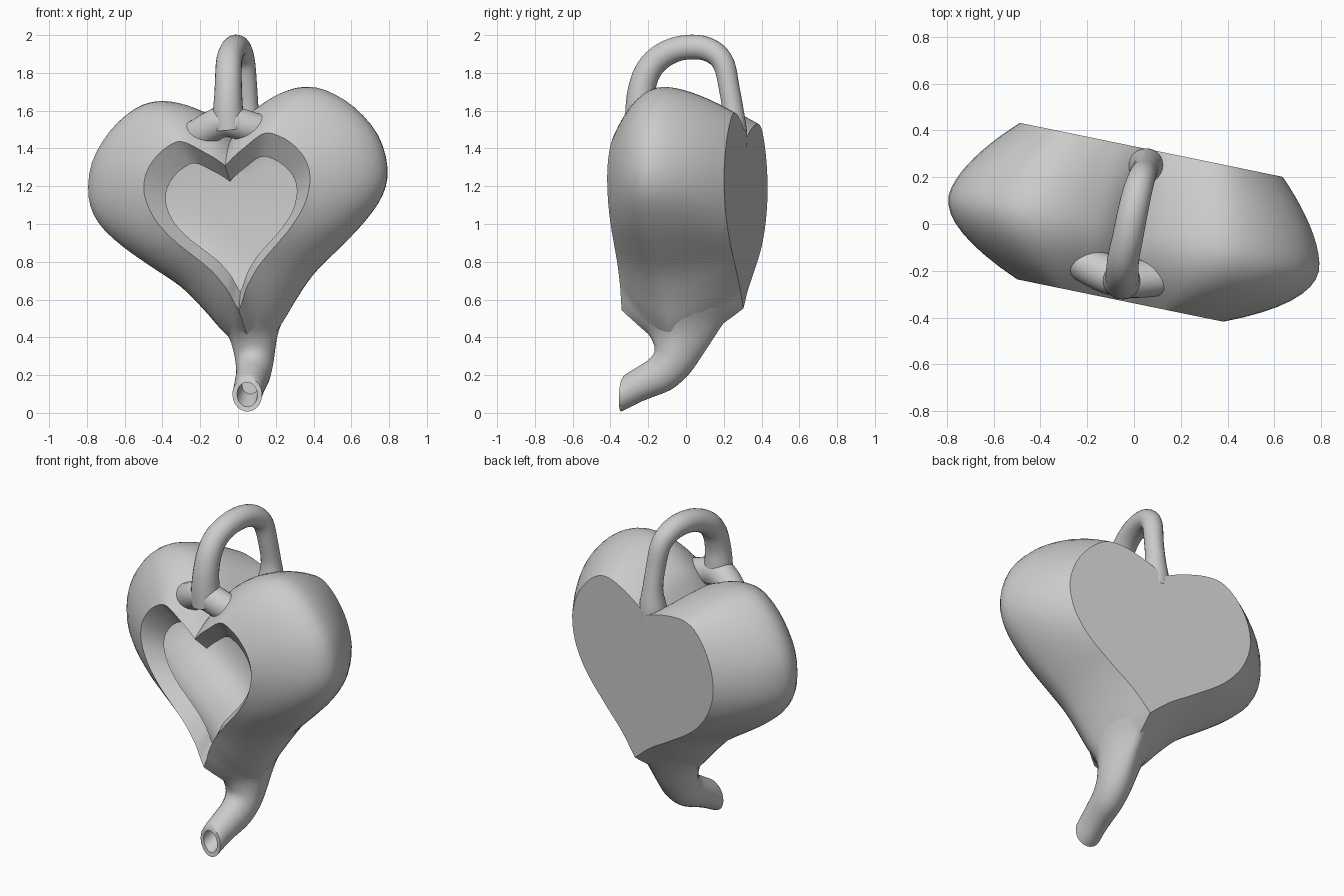
import bpy, bmesh, math
from mathutils import Vector, Matrix

cube = bpy.data.objects.get("Cube")
if cube:
    bpy.data.objects.remove(cube)

grey = bpy.data.materials.new("plain grey")
grey.use_nodes = True
grey.diffuse_color = (0.6, 0.6, 0.6, 1)
grey.node_tree.nodes["Principled BSDF"].inputs["Base Color"].default_value = (0.6, 0.6, 0.6, 1)

# whole model is turned about z and rolled slightly about its own depth axis
PIVOT = Matrix.Translation((0, 0, 1.15))
POSE = (Matrix.Translation((0.015, 0, 0)) @ Matrix.Rotation(math.radians(-11.6), 4, 'Z') @ PIVOT
        @ Matrix.Rotation(math.radians(-5.5), 4, 'Y') @ PIVOT.inverted())


def smooth_path(points, steps):
    """Catmull-Rom curve through the points."""
    pts = [Vector(p) for p in points]
    pts = [2 * pts[0] - pts[1]] + pts + [2 * pts[-1] - pts[-2]]
    out = []
    for a, b, c, d in zip(pts, pts[1:], pts[2:], pts[3:]):
        for k in range(steps):
            t = k / steps
            out.append(0.5 * (2 * b + (c - a) * t + (2 * a - 5 * b + 4 * c - d) * t * t
                              + (3 * b - a - 3 * c + d) * t ** 3))
    return out + [pts[-2]]


def loft(name, rings):
    """Closed skin over rings of equal length, capped at both ends."""
    bm = bmesh.new()
    rows = [[bm.verts.new(POSE @ Vector(p)) for p in ring] for ring in rings]
    n = len(rows[0])
    for r, s in zip(rows, rows[1:]):
        for i in range(n):
            j = (i + 1) % n
            bm.faces.new((r[i], r[j], s[j], s[i]))
    bm.faces.new(rows[0][::-1])
    bm.faces.new(rows[-1])
    bmesh.ops.recalc_face_normals(bm, faces=bm.faces)
    mesh = bpy.data.meshes.new(name)
    bm.to_mesh(mesh)
    bm.free()
    mesh.materials.append(grey)
    obj = bpy.data.objects.new(name, mesh)
    bpy.context.collection.objects.link(obj)
    bpy.ops.object.select_all(action='DESELECT')
    obj.select_set(True)
    bpy.context.view_layer.objects.active = obj
    bpy.ops.object.shade_smooth_by_angle(angle=math.radians(38))


def oval(centre, side, up, rs, ru, power=1.0, n=24):
    """Oval ring; a power above 1 makes it more diamond shaped."""
    def bend(v):
        return math.copysign(abs(v) ** power, v)
    return [centre + rs * bend(math.cos(a)) * side + ru * bend(math.sin(a)) * up
            for a in (2 * math.pi * k / n for k in range(n))]


def tube_rings(stations, side, steps=4):
    """Round rings along a path of (x, y, z, radius) stations."""
    path = smooth_path(stations, steps)
    side = Vector(side)
    rings = []
    for i, p in enumerate(path):
        t = (path[min(i + 1, len(path) - 1)] - path[max(i - 1, 0)]).to_3d()
        rings.append(oval(p.to_3d(), side, t.cross(side).normalized(), p[3], p[3]))
    return rings


# half heart profiles (half width, height) from bottom tip to cleft
MID = [(0, .3), (.05, .325), (.1, .38), (.17, .46), (.25, .57), (.36, .7), (.52, .83),
       (.66, .95), (.77, 1.08), (.81, 1.22), (.775, 1.4), (.66, 1.56), (.52, 1.66),
       (.4, 1.69), (.28, 1.67), (.17, 1.62), (.08, 1.56), (0, 1.46)]
FRONT = [(0, .54), (.025, .59), (.05, .65), (.085, .705), (.13, .765), (.19, .825), (.26, .89),
         (.33, .96), (.41, 1.07), (.45, 1.2), (.43, 1.31), (.36, 1.4), (.28, 1.45),
         (.23, 1.46), (.18, 1.44), (.12, 1.4), (.06, 1.36), (0, 1.31)]
BACK = [(0, .55), (.04, .59), (.09, .64), (.15, .69), (.22, .74), (.3, .8), (.39, .87),
        (.47, .95), (.54, 1.06), (.575, 1.2), (.55, 1.34), (.48, 1.46), (.39, 1.54),
        (.31, 1.56), (.23, 1.55), (.16, 1.53), (.08, 1.5), (0, 1.46)]
Y_FRONT, Y_MID, Y_BACK = -0.335, -0.04, 0.322


def heart(y):
    """Closed outline of the body at depth y, as (x, z) points."""
    end, y_end, power = (FRONT, Y_FRONT, 2.0) if y < Y_MID else (BACK, Y_BACK, 1.6)
    u = (y - Y_MID) / (y_end - Y_MID)
    half = []
    for i, (m, e) in enumerate(zip(MID, end)):
        s = u ** (1.1 + (power - 1.1) * min(1, i / 7))
        half.append(Vector(m).lerp(Vector(e), s))
    half = smooth_path(half, 3)
    return [(p.x, p.y) for p in half] + [(-p.x, p.y) for p in half[-2:0:-1]]


def ring_at(y, outline, sx=1, z0=0, sz=1, z1=0):
    return [(x * sx, y, z1 + (z - z0) * sz) for x, z in outline]


# hollow heart body: outer skin from back to front, funnel rim, rounded cavity
STEPS = 18
body = [ring_at(y, heart(y)) for y in
        (Y_BACK + (Y_FRONT - Y_BACK) * k / STEPS for k in range(STEPS + 1))]
body.append(ring_at(-0.25, heart(Y_FRONT), 0.79, 0.54, 0.76, 0.64))
for y, s in ((-.18, .87), (-.12, .87), (-.06, .87), (0, .87), (.07, .87), (.13, .86),
             (.18, .82), (.215, .74), (.235, .6), (.245, .4)):
    body.append(ring_at(y, heart(y), s, 1.1, s, 1.1))
loft("heart_body", body)

# spout: funnel from the heart's tip, bending forward to a hollow mouth
# stations: y, z, half width, half depth, tilt in degrees, diamond power
SPOUT = [(-.005, .54, .215, .28, 0, 1.45), (-.01, .47, .165, .225, 0, 1.4),
         (-.015, .4, .13, .175, 5, 1.3), (-.03, .33, .112, .135, 15, 1.15),
         (-.06, .26, .1, .11, 33, 1.05), (-.12, .2, .09, .1, 55, 1),
         (-.2, .16, .084, .09, 66, 1), (-.27, .125, .08, .085, 72, 1),
         (-.325, .092, .08, .09, 93, 1)]
side = Vector((1, 0, 0))
spout = []
for p in smooth_path(SPOUT, 3):
    a = math.radians(p[4])
    spout.append(oval(Vector((0, p[0], p[1])), side, Vector((0, math.cos(a), -math.sin(a))),
                      p[2], p[3], p[5]))
up = Vector((0, 0, -1))
spout.append(oval(Vector((0, -.325, .092)), side, up, .055, .065))
spout.append(oval(Vector((0, -.22, .145)), side, up, .045, .05))
loft("spout", spout)

# arched handle over the cleft
loft("handle", tube_rings(
    [(.02, -.245, 1.5, .085), (.025, -.25, 1.6, .08), (.035, -.245, 1.7, .073),
     (.04, -.215, 1.8, .07), (.04, -.155, 1.875, .068), (.045, -.06, 1.924, .066),
     (.045, .05, 1.936, .065), (.045, .14, 1.91, .062), (.045, .2, 1.845, .058),
     (.04, .23, 1.72, .055), (.03, .25, 1.6, .058), (.02, .25, 1.5, .075),
     (.01, .24, 1.42, .085)], (1, 0, 0)))

# bridge blending the front handle foot into both lobes
loft("handle_bridge", tube_rings(
    [(-.3, -.14, 1.46, .08), (-.17, -.205, 1.485, .083), (0, -.24, 1.545, .083),
     (.17, -.205, 1.485, .083), (.3, -.14, 1.46, .08)], (0, 1, 0)))
